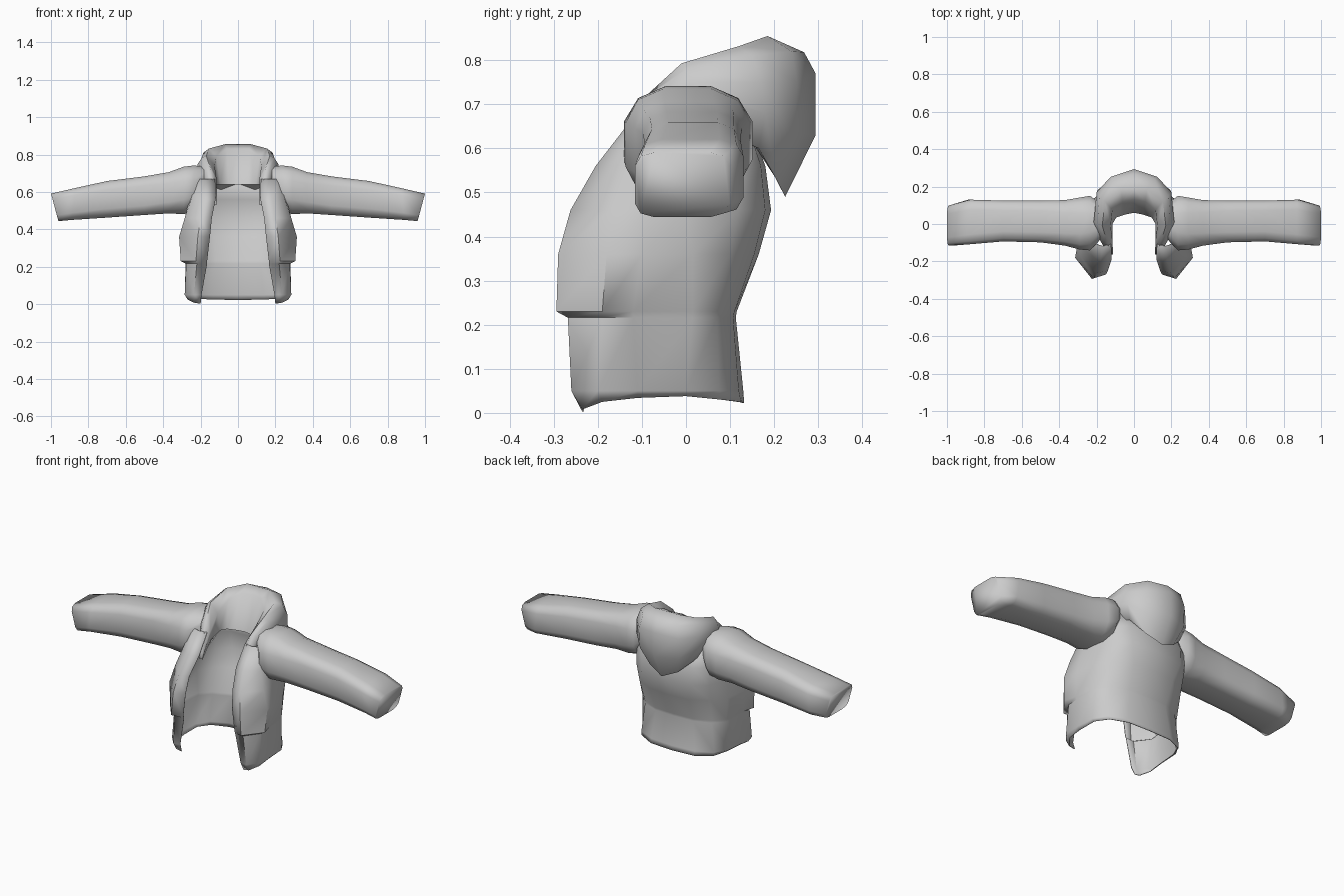
import bpy, bmesh, math

if "Cube" in bpy.data.objects:
    bpy.data.objects.remove(bpy.data.objects["Cube"], do_unlink=True)

# One plain grey cloth
cloth = bpy.data.materials.new("grey cloth")
cloth.use_nodes = True
cloth.diffuse_color = (0.6, 0.6, 0.6, 1)
cloth.node_tree.nodes["Principled BSDF"].inputs["Base Color"].default_value = (0.6, 0.6, 0.6, 1)


def loft(name, rows, closed=False, cap_start=False, cap_end=False, thickness=0, angle=50):
    """Skin a grid of points on the +x half and mirror it to -x."""
    bm = bmesh.new()
    grid = [[bm.verts.new(p) for p in row] for row in rows]
    n = len(rows[0])
    for a, b in zip(grid, grid[1:]):
        for i in range(n if closed else n - 1):
            j = (i + 1) % n
            bm.faces.new((a[i], a[j], b[j], b[i]))
    if cap_start:
        bm.faces.new(grid[0])
    if cap_end:
        bm.faces.new(grid[-1])
    if closed:
        bmesh.ops.recalc_face_normals(bm, faces=bm.faces)
    mesh = bpy.data.meshes.new(name)
    bm.to_mesh(mesh)
    bm.free()
    mesh.materials.append(cloth)
    ob = bpy.data.objects.new(name, mesh)
    bpy.context.collection.objects.link(ob)
    bpy.ops.object.select_all(action='DESELECT')
    ob.select_set(True)
    bpy.context.view_layer.objects.active = ob
    bpy.ops.object.shade_smooth_by_angle(angle=math.radians(angle))
    mirror = ob.modifiers.new("mirror", 'MIRROR')
    mirror.use_clip = True
    if thickness:
        shell = ob.modifiers.new("shell", 'SOLIDIFY')
        shell.thickness = thickness
        shell.offset = -1


# Body: open-fronted shell, each row runs from the front edge round to the back centre;
# the step between the third and fourth rows is the lower edge of the chest pouch
body_rows = [
    (.02, (.20, -.235), (.235, -.235), (.27, -.19), (.27, -.11), (.265, .0), (.23, .08), (.14, .125), (0, .132)),
    (.05, (.195, -.255), (.235, -.26), (.285, -.20), (.285, -.11), (.28, .0), (.235, .075), (.14, .12), (0, .13)),
    (.216, (.165, -.262), (.22, -.268), (.277, -.19), (.28, -.12), (.27, .015), (.215, .07), (.12, .107), (0, .113)),
    (.230, (.165, -.268), (.225, -.294), (.306, -.19), (.287, -.12), (.27, .015), (.215, .07), (.12, .11), (0, .115)),
    (.36, (.15, -.27), (.215, -.29), (.315, -.18), (.30, -.10), (.28, .015), (.23, .10), (.13, .155), (0, .165)),
    (.46, (.14, -.25), (.20, -.262), (.285, -.17), (.28, -.09), (.27, .0), (.235, .12), (.16, .18), (0, .193)),
    (.56, (.12, -.19), (.18, -.205), (.25, -.15), (.26, -.08), (.26, .0), (.235, .12), (.165, .17), (0, .18)),
    (.67, (.122, -.11), (.17, -.12), (.225, -.10), (.24, -.06), (.24, .0), (.21, .10), (.14, .135), (0, .14)),
]
hem = (-.018, -.012, .005, .014, .018, .01, .005, .003)  # dip of the hem along the first row
body = [[(x, y, row[0] + (hem[i] if k == 0 else 0)) for i, (x, y) in enumerate(row[1:])]
        for k, row in enumerate(body_rows)]
loft("jacket_body", body, thickness=0.004)

# Sleeves: rings that turn from round at the shoulder to square at the slanted, closed cuff
sleeve_rings = [  # x, z low, z high, y low, y high, slant, roundness
    (.165, .60, .735, -.07, .10, 0, .8),
    (.235, .49, .745, -.145, .155, 0, .8),
    (.29, .478, .738, -.14, .145, 0, .7),
    (.37, .483, .708, -.118, .13, 0, .6),
    (.50, .475, .685, -.10, .127, 0, .5),
    (.70, .461, .66, -.095, .127, 0, .5),
    (.88, .449, .622, -.11, .132, -.01, .45),
    (.98, .443, .592, -.117, .10, .02, .4),
]


def ring(x, z0, z1, y0, y1, slant, roundness, sides=12):
    points = []
    for k in range(sides):
        a = (k + 0.5) * math.tau / sides
        u, v = (math.copysign(abs(t) ** roundness, t) for t in (math.cos(a), math.sin(a)))
        points.append((x + slant * v, (y0 + y1) / 2 + u * (y1 - y0) / 2,
                       (z0 + z1) / 2 + v * (z1 - z0) / 2))
    return points


loft("sleeves", [ring(*r) for r in sleeve_rings], closed=True, cap_end=True, angle=120)

# Lowered hood: thick collar swept from the lapel round to the back centre; each section
# runs inner low, inner top, crest, outer top, outer middle, outer low, low, underside
hood = [
    [(.115, -.165, .53), (.112, -.16, .56), (.12, -.165, .57), (.13, -.168, .57),
     (.138, -.165, .56), (.14, -.16, .55), (.135, -.16, .53), (.125, -.155, .53)],
    [(.115, -.08, .62), (.115, -.09, .67), (.145, -.09, .72), (.17, -.085, .715),
     (.18, -.08, .70), (.185, -.08, .68), (.17, -.07, .63), (.14, -.07, .62)],
    [(.115, .0, .64), (.125, -.01, .74), (.17, -.01, .793), (.195, .0, .78),
     (.215, .01, .75), (.22, .015, .72), (.20, .03, .66), (.16, .03, .64)],
    [(.095, .035, .64), (.115, .075, .79), (.155, .12, .832), (.185, .15, .81),
     (.20, .17, .75), (.195, .18, .68), (.165, .165, .60), (.13, .10, .64)],
    [(.05, .05, .64), (.06, .12, .83), (.07, .185, .855), (.11, .24, .82),
     (.125, .252, .75), (.125, .245, .63), (.09, .205, .53), (.09, .13, .645)],
    [(0, .06, .64), (0, .13, .83), (0, .185, .855), (0, .268, .818),
     (0, .294, .77), (0, .294, .63), (0, .225, .49), (0, .145, .645)],
]
loft("hood", hood, closed=True, cap_start=True, angle=75)
